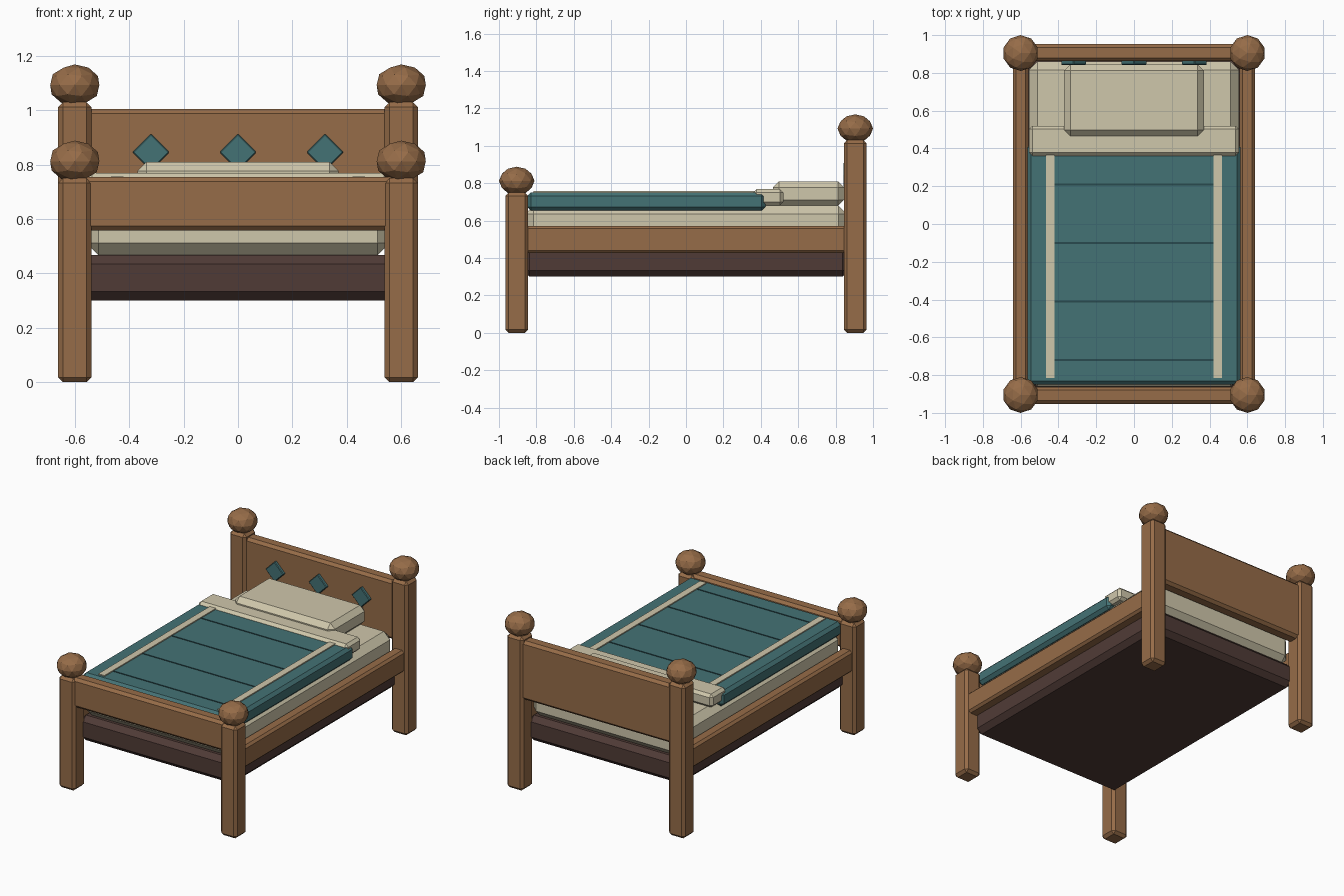
import bpy, math

if "Cube" in bpy.data.objects:
    bpy.data.objects.remove(bpy.data.objects["Cube"])


def material(name, r, g, b):
    def lin(c):
        c /= 255
        return c / 12.92 if c <= 0.04045 else ((c + 0.055) / 1.055) ** 2.4
    m = bpy.data.materials.new(name)
    m.diffuse_color = (lin(r), lin(g), lin(b), 1)
    m.use_nodes = True
    m.node_tree.nodes["Principled BSDF"].inputs["Base Color"].default_value = m.diffuse_color
    return m


WOOD = material("warm wood", 150, 108, 72)
DARK = material("dark wood", 80, 59, 54)
CREAM = material("cream linen", 207, 199, 171)
TEAL = material("teal cloth", 68, 114, 117)
SEAM = material("dark teal thread", 40, 74, 78)


def box(name, mat, x, y, z, bevel=0.0, turn=0.0):
    """Chamfered box from (min, max) ranges, optionally turned about y."""
    bpy.ops.mesh.primitive_cube_add(size=1)
    o = bpy.context.object
    o.name = name
    size = [b - a for a, b in (x, y, z)]
    for v in o.data.vertices:
        v.co = [c * s for c, s in zip(v.co, size)]
    o.location = [(a + b) / 2 for a, b in (x, y, z)]
    o.rotation_euler.y = turn
    o.data.materials.append(mat)
    if bevel:
        m = o.modifiers.new("chamfer", 'BEVEL')
        m.width = bevel
        m.segments = 1
    return o


def knob(name, x, y, z):
    bpy.ops.mesh.primitive_ico_sphere_add(subdivisions=2, radius=0.095, location=(x, y, z))
    o = bpy.context.object
    o.name = name
    o.scale.z = 0.8
    o.data.materials.append(WOOD)


# Corner posts with faceted knobs
for end, y, top in (("foot", -0.905, 0.75), ("head", 0.905, 1.03)):
    for side, x in (("left", -0.6), ("right", 0.6)):
        box(f"{end}_post_{side}", WOOD, (x - 0.061, x + 0.061), (y - 0.061, y + 0.061), (0, top), 0.018)
        knob(f"{end}_knob_{side}", x, y, top + 0.062)

# End boards and side rails
box("headboard", WOOD, (-0.58, 0.58), (0.862, 0.952), (0.61, 1.005), 0.018)
box("footboard", WOOD, (-0.58, 0.58), (-0.952, -0.862), (0.557, 0.755), 0.018)
for side, x in (("left", -0.6), ("right", 0.6)):
    box(f"side_rail_{side}", WOOD, (x - 0.041, x + 0.041), (-0.88, 0.88), (0.426, 0.572), 0.015)

# Diamond inlays on the headboard
for i in (-1, 0, 1):
    box("diamond_inlay", TEAL, (i * 0.32 - 0.048, i * 0.32 + 0.048), (0.842, 0.866),
        (0.797, 0.893), 0.004, math.pi / 4)

# Base and bedding
box("bed_base", DARK, (-0.575, 0.575), (-0.87, 0.87), (0.3, 0.468), 0.033)
box("mattress", CREAM, (-0.557, 0.557), (-0.86, 0.86), (0.466, 0.68), 0.045)
box("pillow", CREAM, (-0.37, 0.37), (0.465, 0.845), (0.678, 0.81), 0.033)
box("blanket", TEAL, (-0.565, 0.565), (-0.85, 0.425), (0.653, 0.75), 0.02)
box("folded_sheet", CREAM, (-0.555, 0.555), (0.36, 0.52), (0.68, 0.769), 0.018)

# Blanket stripes and seams
for side, x in (("left", -0.443), ("right", 0.443)):
    box(f"blanket_stripe_{side}", CREAM, (x - 0.023, x + 0.023), (-0.815, 0.37), (0.748, 0.757))
for i in range(4):
    y = 0.21 - 0.31 * i
    box("blanket_seam", SEAM, (-0.42, 0.42), (y - 0.005, y + 0.005), (0.747, 0.753))
